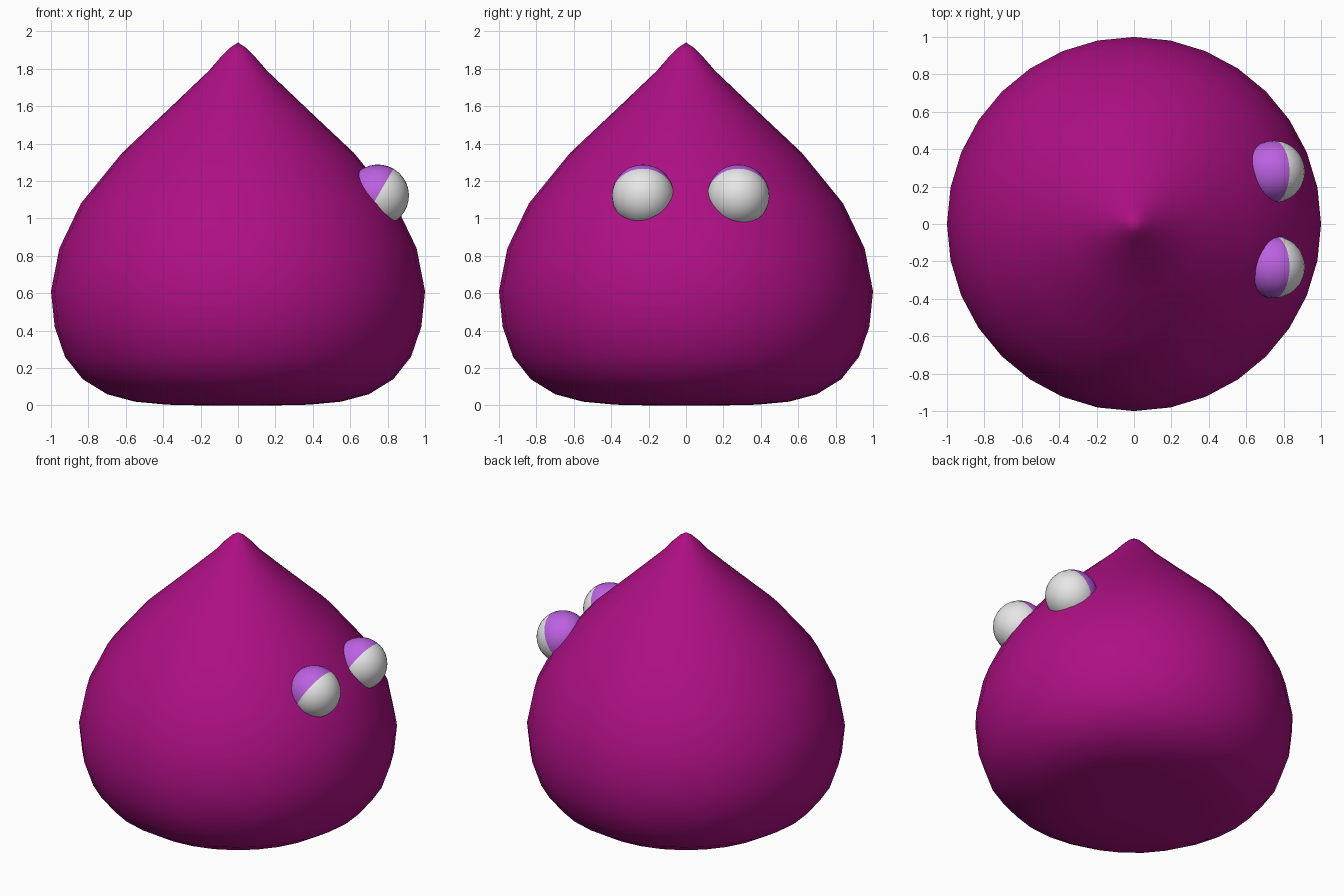
import bpy, bmesh, math
from mathutils import Vector

default = bpy.data.objects.get("Cube")
if default:
    bpy.data.objects.remove(default, do_unlink=True)


def material(name, rgb):
    mat = bpy.data.materials.new(name)
    mat.use_nodes = True
    mat.diffuse_color = (*rgb, 1)
    bsdf = next(n for n in mat.node_tree.nodes if n.type == "BSDF_PRINCIPLED")
    bsdf.inputs["Base Color"].default_value = (*rgb, 1)
    return mat


def add_object(name, bm, mats, location=(0, 0, 0)):
    for face in bm.faces:
        face.smooth = True
    mesh = bpy.data.meshes.new(name)
    bm.to_mesh(mesh)
    bm.free()
    for mat in mats:
        mesh.materials.append(mat)
    obj = bpy.data.objects.new(name, mesh)
    obj.location = location
    bpy.context.collection.objects.link(obj)
    return obj


magenta = material("magenta skin", (0.42, 0.005, 0.23))
lilac = material("lilac eyelid", (0.50, 0.12, 0.76))
white = material("white eye", (0.8, 0.8, 0.8))

# Body: a pointed drop profile turned around the z axis
profile = [(0, 0), (0.19, 0), (0.38, 0.004), (0.55, 0.02), (0.70, 0.06),
           (0.83, 0.14), (0.925, 0.26), (0.98, 0.42), (1.0, 0.61),
           (0.955, 0.84), (0.84, 1.08), (0.62, 1.35), (0.37, 1.585),
           (0.155, 1.79), (0.09, 1.865), (0.045, 1.91), (0, 1.94)]
bm = bmesh.new()
verts = [bm.verts.new((r, 0, z)) for r, z in profile]
edges = [bm.edges.new(pair) for pair in zip(verts, verts[1:])]
bmesh.ops.spin(bm, geom=verts + edges, cent=(0, 0, 0), axis=(0, 0, 1),
               angle=math.tau, steps=32)
bmesh.ops.remove_doubles(bm, verts=bm.verts[:], dist=0.0005)
bmesh.ops.recalc_face_normals(bm, faces=bm.faces[:])
add_object("body", bm, [magenta])

# Eyes: spheres whose pole looks outward and down, with the rear half as eyelid
gaze = Vector((0.86, 0, -0.5)).normalized()
turn = Vector((0, 0, 1)).rotation_difference(gaze).to_matrix()
for name, y in (("right_eye", -0.23), ("left_eye", 0.28)):
    bm = bmesh.new()
    bmesh.ops.create_uvsphere(bm, u_segments=32, v_segments=16, radius=0.166)
    for face in bm.faces:
        face.material_index = 0 if face.calc_center_median().z > 0 else 1
    bmesh.ops.rotate(bm, verts=bm.verts[:], cent=(0, 0, 0), matrix=turn)
    add_object(name, bm, [white, lilac], (0.748, y, 1.122))
